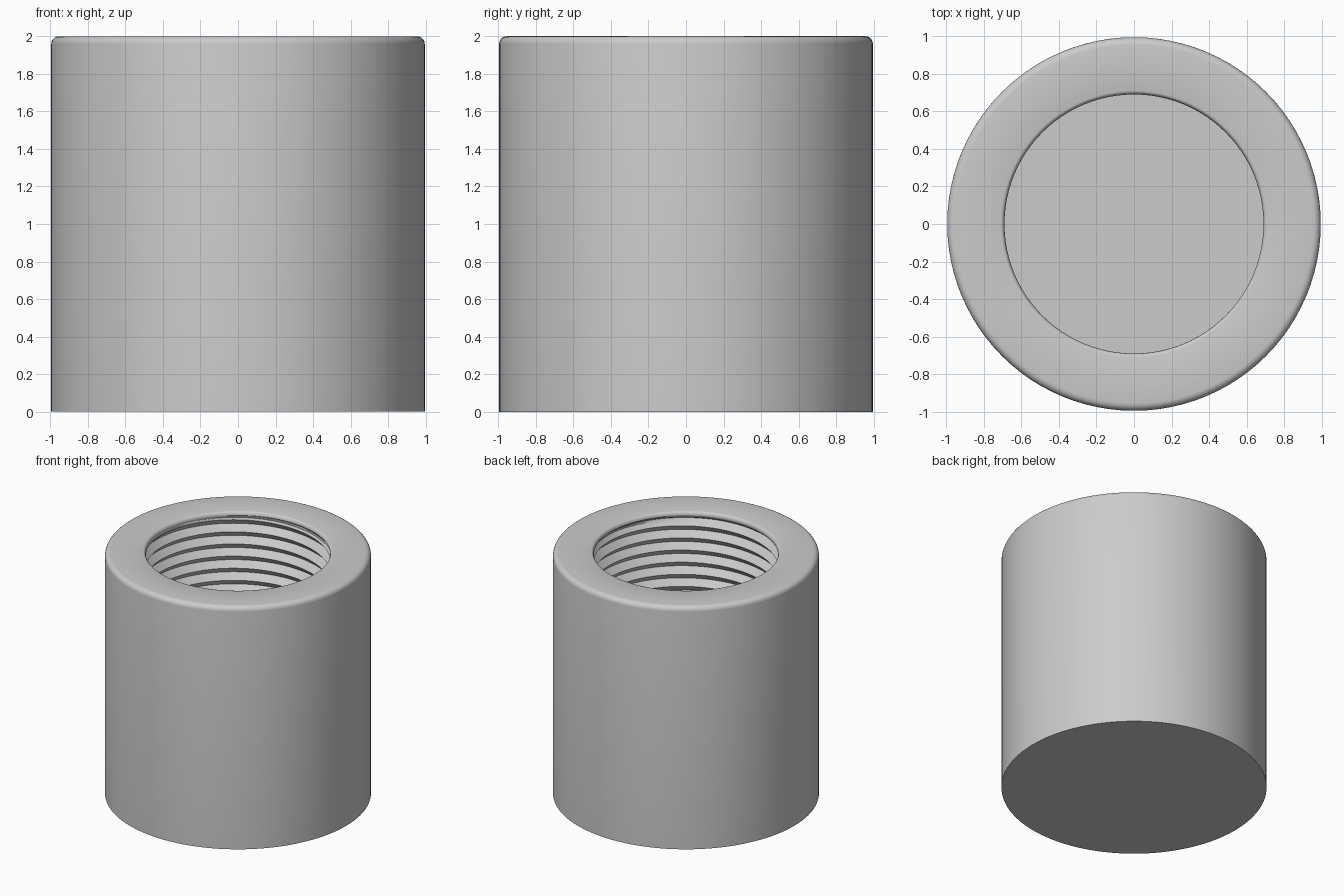
import bpy, bmesh, math

if "Cube" in bpy.data.objects:
    bpy.data.objects.remove(bpy.data.objects["Cube"])

SEG = 96                          # sides around the axis
OUTER, HEIGHT, BEVEL = 0.995, 2.0, 0.04
BORE, DEPTH, PITCH = 0.69, 0.045, 0.10
FLOOR, THREAD_TOP = 0.30, 1.97
STEPS = 6                         # helix rows per turn


def thread_radius(z, angle):
    """Bore radius of the V thread, fading out at both ends."""
    phase = (z / PITCH - angle / math.tau) % 1.0
    groove = 1.0 - abs(2.0 * phase - 1.0)
    fade = min(1.0, (THREAD_TOP - z) / 0.04, (z - FLOOR) / 0.04)
    return BORE + DEPTH * groove * max(0.0, fade)


# Outer profile from the mouth of the bore to the centre of the base
rim = []
for i in range(1, 5):             # rounded mouth
    a = math.pi / 2 * i / 4
    rim.append((BORE + 0.02 * (1 - math.cos(a)), THREAD_TOP + 0.03 * math.sin(a)))
for i in range(6):                # rounded outer rim
    a = math.pi / 2 * i / 5
    rim.append((OUTER - BEVEL + BEVEL * math.sin(a),
                HEIGHT - BEVEL + BEVEL * math.cos(a)))
rim += [(OUTER, 0.0), (0.0, 0.0)]

rows = range(-STEPS, int((THREAD_TOP - FLOOR) / PITCH + 2) * STEPS)

# Each column runs from floor centre, up the helical thread, over the rim, down to the base
bm = bmesh.new()
columns = []
for c in range(SEG + 1):
    angle = math.tau * c / SEG
    profile = [(0.0, FLOOR)]
    for k in rows:
        z = FLOOR + PITCH * (k / STEPS + c / SEG)
        z = min(max(z, FLOOR), THREAD_TOP)
        profile.append((thread_radius(z, angle), z))
    profile += rim
    columns.append([bm.verts.new((r * math.cos(angle), r * math.sin(angle), z))
                    for r, z in profile])

for left, right in zip(columns, columns[1:]):
    for i in range(len(left) - 1):
        bm.faces.new((left[i], left[i + 1], right[i + 1], right[i]))

# Weld the seam and the clamped thread ends
bmesh.ops.remove_doubles(bm, verts=bm.verts, dist=0.0002)
bmesh.ops.recalc_face_normals(bm, faces=bm.faces)

mesh = bpy.data.meshes.new("threaded_cup")
bm.to_mesh(mesh)
bm.free()
cup = bpy.data.objects.new("threaded_cup", mesh)
bpy.context.collection.objects.link(cup)

grey = bpy.data.materials.new("light grey")
grey.diffuse_color = (0.6, 0.6, 0.6, 1.0)
grey.use_nodes = True
grey.node_tree.nodes["Principled BSDF"].inputs["Base Color"].default_value = grey.diffuse_color
mesh.materials.append(grey)

bpy.context.view_layer.objects.active = cup
cup.select_set(True)
bpy.ops.object.shade_smooth_by_angle(angle=math.radians(30))
